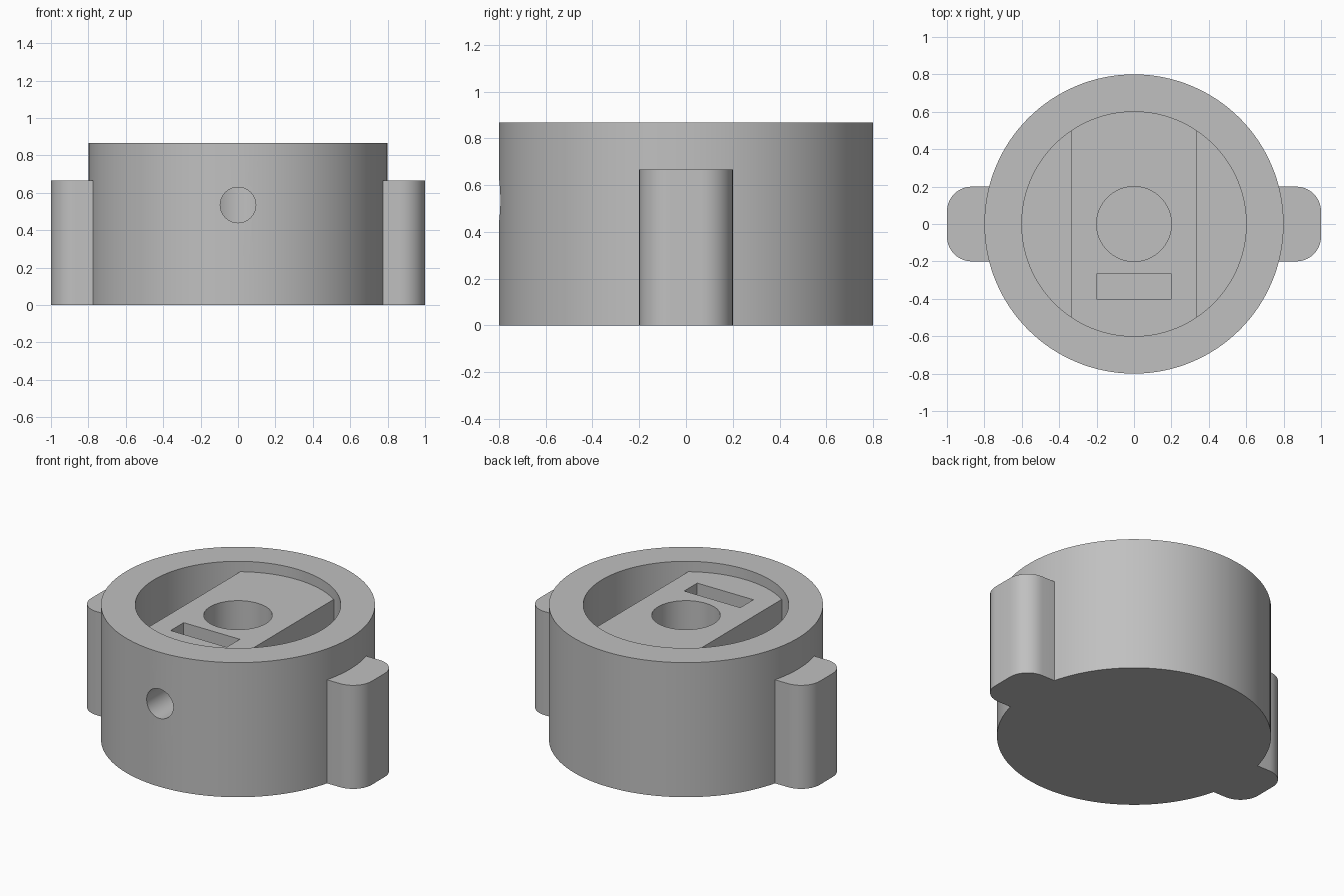
import bpy, bmesh, math
from mathutils import Matrix

if "Cube" in bpy.data.objects:
    bpy.data.objects.remove(bpy.data.objects["Cube"])

FLOOR = 0.2      # inside floor height
BRIDGE_TOP = 0.8

grey = bpy.data.materials.new("plain grey")
grey.diffuse_color = (0.53, 0.53, 0.53, 1)
grey.use_nodes = True
grey.node_tree.nodes["Principled BSDF"].inputs["Base Color"].default_value = grey.diffuse_color


def arc(cx, cy, r, a0, a1, n):
    """Points on an arc, angles in degrees."""
    return [(cx + r * math.cos(math.radians(a0 + (a1 - a0) * i / n)),
             cy + r * math.sin(math.radians(a0 + (a1 - a0) * i / n)))
            for i in range(n + 1)]


def prism(name, pts, z0, z1, matrix=Matrix()):
    """Extrude a flat outline from z0 to z1."""
    bm = bmesh.new()
    face = bm.faces.new([bm.verts.new((x, y, z0)) for x, y in pts])
    top = bmesh.ops.extrude_face_region(bm, geom=[face])["geom"]
    bmesh.ops.translate(bm, vec=(0, 0, z1 - z0),
                        verts=[v for v in top if isinstance(v, bmesh.types.BMVert)])
    bmesh.ops.recalc_face_normals(bm, faces=bm.faces)
    bm.transform(matrix)
    mesh = bpy.data.meshes.new(name)
    bm.to_mesh(mesh)
    bm.free()
    mesh.materials.append(grey)
    obj = bpy.data.objects.new(name, mesh)
    bpy.context.collection.objects.link(obj)
    return obj


def disc(name, r, z0, z1, n, matrix=Matrix()):
    return prism(name, arc(0, 0, r, 0, 360, n)[:-1], z0, z1, matrix)


def combine(target, tool, operation):
    """Apply a boolean and remove the tool."""
    mod = target.modifiers.new(operation, 'BOOLEAN')
    mod.object, mod.operation, mod.solver = tool, operation, 'EXACT'
    bpy.context.view_layer.objects.active = target
    bpy.ops.object.modifier_apply(modifier=mod.name)
    bpy.data.objects.remove(tool)


# Round cup body
body = disc("knob_body", 0.8, 0, 0.867, 128)
combine(body, disc("cavity_cutter", 0.6, FLOOR, 1.0, 128), 'DIFFERENCE')

# Bridge across the cavity, its round ends set into the wall
a = math.degrees(math.acos(0.333 / 0.65))
bridge = prism("bridge", arc(0, 0, 0.65, a, 180 - a, 16)
               + arc(0, 0, 0.65, 180 + a, 360 - a, 16), FLOOR - 0.05, BRIDGE_TOP)
combine(body, bridge, 'UNION')

# Two side wings with rounded outer corners
wing_pts = ([(0.7, -0.2)] + arc(0.867, -0.067, 0.133, -90, 0, 10)
            + arc(0.867, 0.067, 0.133, 0, 90, 10) + [(0.7, 0.2)])
for side, turn in (("right", 0), ("left", math.pi)):
    combine(body, prism(side + "_wing", wing_pts, 0, 0.667,
                        Matrix.Rotation(turn, 4, 'Z')), 'UNION')

# Centre bore, nut slot and front screw hole
combine(body, disc("bore_cutter", 0.2, FLOOR, 1.0, 64), 'DIFFERENCE')
slot = [(-0.2, -0.4), (0.2, -0.4), (0.2, -0.267), (-0.2, -0.267)]
combine(body, prism("slot_cutter", slot, 0.333, 1.0), 'DIFFERENCE')
to_front = Matrix.Translation((0, 0, 0.535)) @ Matrix.Rotation(math.pi / 2, 4, 'X')
combine(body, disc("screw_hole_cutter", 0.095, 0.05, 1.0, 48, to_front), 'DIFFERENCE')

# Smooth curved walls, sharp rims
bpy.ops.object.select_all(action='DESELECT')
body.select_set(True)
bpy.context.view_layer.objects.active = body
bpy.ops.object.shade_smooth_by_angle(angle=math.radians(30))
